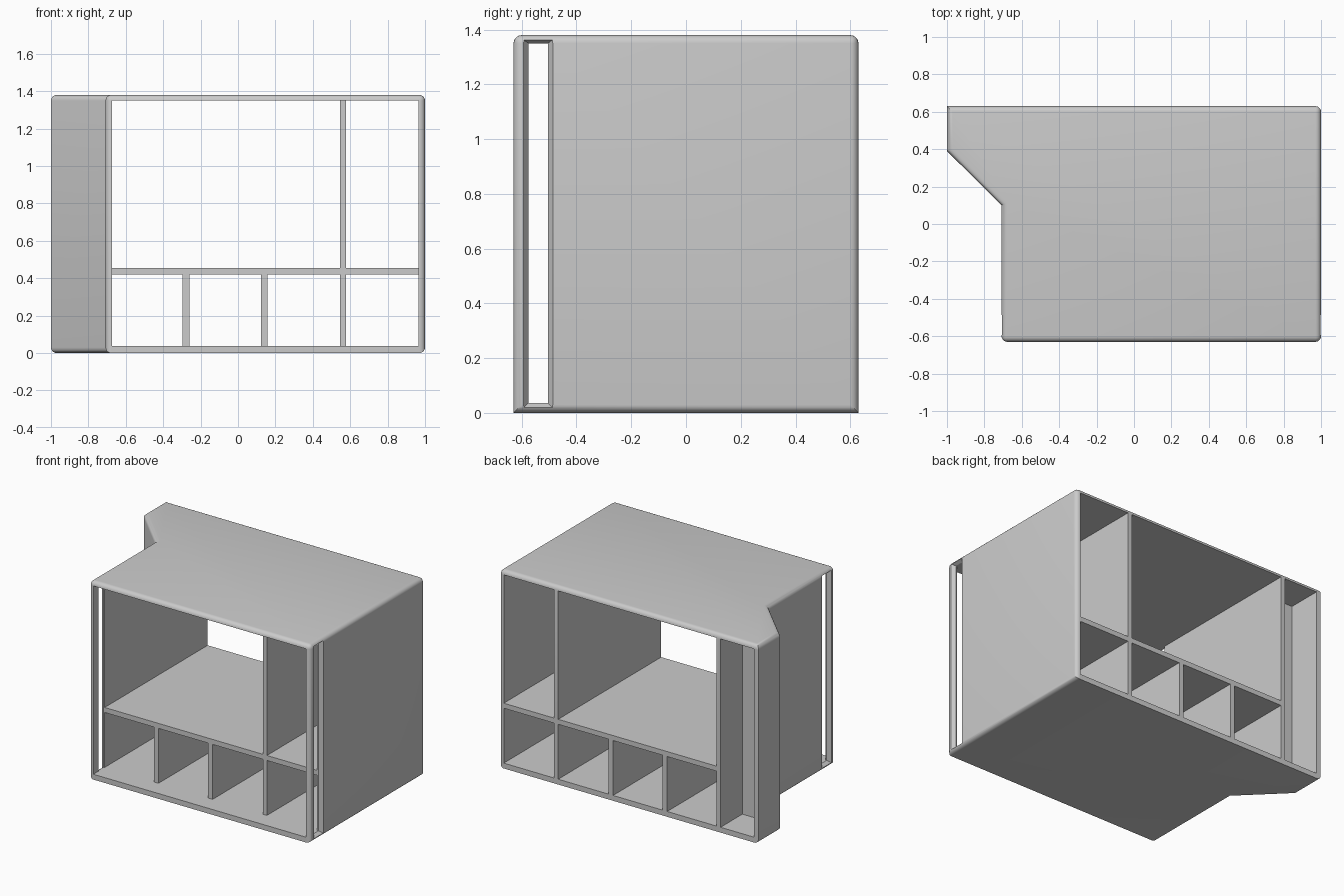
import bpy
import bmesh
import math

cube = bpy.data.objects.get("Cube")
if cube:
    bpy.data.objects.remove(cube)

HEIGHT, BACK, FRONT = 1.38, 0.63, -0.63
LEFT, RIGHT, BUMP = 0.965, -0.675, -1.0      # inner side faces, outer pocket side
FLOOR, CEILING = 0.037, 1.35
SIDE = -0.708
THROUGH = 0.8                                # beyond the back
DOOR = (-0.575, -0.505)                      # slot for a sliding panel

grey = bpy.data.materials.new("light_grey")
grey.use_nodes = True
colour = (0.6, 0.6, 0.6, 1)
grey.diffuse_color = colour
grey.node_tree.nodes["Principled BSDF"].inputs["Base Color"].default_value = colour


def link(name, bm):
    bmesh.ops.recalc_face_normals(bm, faces=bm.faces)
    mesh = bpy.data.meshes.new(name)
    bm.to_mesh(mesh)
    bm.free()
    mesh.materials.append(grey)
    obj = bpy.data.objects.new(name, mesh)
    bpy.context.collection.objects.link(obj)
    return obj


def prism(bm, outline, z0, z1):
    base = bm.faces.new([bm.verts.new((x, y, z0)) for x, y in outline])
    top = bmesh.ops.extrude_face_region(bm, geom=[base])["geom"]
    verts = [v for v in top if isinstance(v, bmesh.types.BMVert)]
    bmesh.ops.translate(bm, verts=verts, vec=(0, 0, z1 - z0))


# Outer body with an angled pocket bulge on one side
bm = bmesh.new()
prism(bm, [(SIDE, FRONT), (1, FRONT), (1, BACK), (BUMP, BACK),
           (BUMP, 0.39), (SIDE, 0.10)], 0, HEIGHT)


def rounded(edge):
    a, b = (v.co for v in edge.verts)
    mid = (a + b) / 2
    if abs(a.z - b.z) > 0.1:                 # upright corners
        return mid.y < -0.5 or mid.x > 0.9
    return mid.z > 0.1 or abs(a.y - b.y) > 0.1


bmesh.ops.bevel(bm, geom=[e for e in bm.edges if rounded(e)], offset=0.03,
                segments=5, profile=0.5, affect='EDGES', clamp_overlap=True)
body = link("cabinet_body", bm)


def cut(outline, z0, z1):
    bm = bmesh.new()
    prism(bm, outline, z0, z1)
    apply_cut(link("cutter", bm))


def apply_cut(cutter):
    cutter.hide_render = True
    mod = body.modifiers.new("cut", 'BOOLEAN')
    mod.operation = 'DIFFERENCE'
    mod.solver = 'EXACT'
    mod.object = cutter
    bpy.context.view_layer.objects.active = body
    bpy.ops.object.modifier_apply(modifier=mod.name)
    bpy.data.objects.remove(cutter)


def cut_box(x0, x1, y0, y1, z0, z1):
    cut([(x0, y0), (x1, y0), (x1, y1), (x0, y1)], z0, z1)


# Front opening, ahead of the dividers
cut_box(RIGHT, LEFT, -THROUGH, DOOR[1], FLOOR, CEILING)

# Upper and lower compartments, open at the back
SHELF = (0.42, 0.455)
upper = [(RIGHT, 0.545), (0.577, LEFT)]
lower = [(RIGHT, -0.296), (-0.26, 0.122), (0.158, 0.545), (0.577, LEFT)]
for bays, z0, z1 in ((upper, SHELF[1], CEILING), (lower, FLOOR, SHELF[0])):
    for x0, x1 in bays:
        cut_box(x0, x1, DOOR[1] - 0.01, THROUGH, z0, z1)

# Side pocket, open at the back
cut_box(-0.966, SIDE, 0.39, THROUGH, FLOOR, CEILING)

# Slots through both sides, flared at the outer faces
cut_box(-1.2, 1.2, *DOOR, FLOOR, CEILING)
for inner, outer in ((0.975, 1.005), (-0.683, -0.713)):
    bm = bmesh.new()
    rings = []
    for x, grow in ((inner, 0), (outer, 0.022)):
        y0, y1 = DOOR[0] - grow, DOOR[1] + grow
        z0, z1 = FLOOR - grow, CEILING + grow * 0.7
        rings.append([bm.verts.new((x, y, z))
                      for y, z in ((y0, z0), (y1, z0), (y1, z1), (y0, z1))])
    a, b = rings
    bm.faces.new(a)
    bm.faces.new(b)
    for i in range(4):
        j = (i + 1) % 4
        bm.faces.new((a[i], a[j], b[j], b[i]))
    apply_cut(link("cutter", bm))

# Smooth rounded edges, crisp corners
bpy.ops.object.select_all(action='DESELECT')
body.select_set(True)
bpy.context.view_layer.objects.active = body
bpy.ops.object.shade_smooth_by_angle(angle=math.radians(30))
